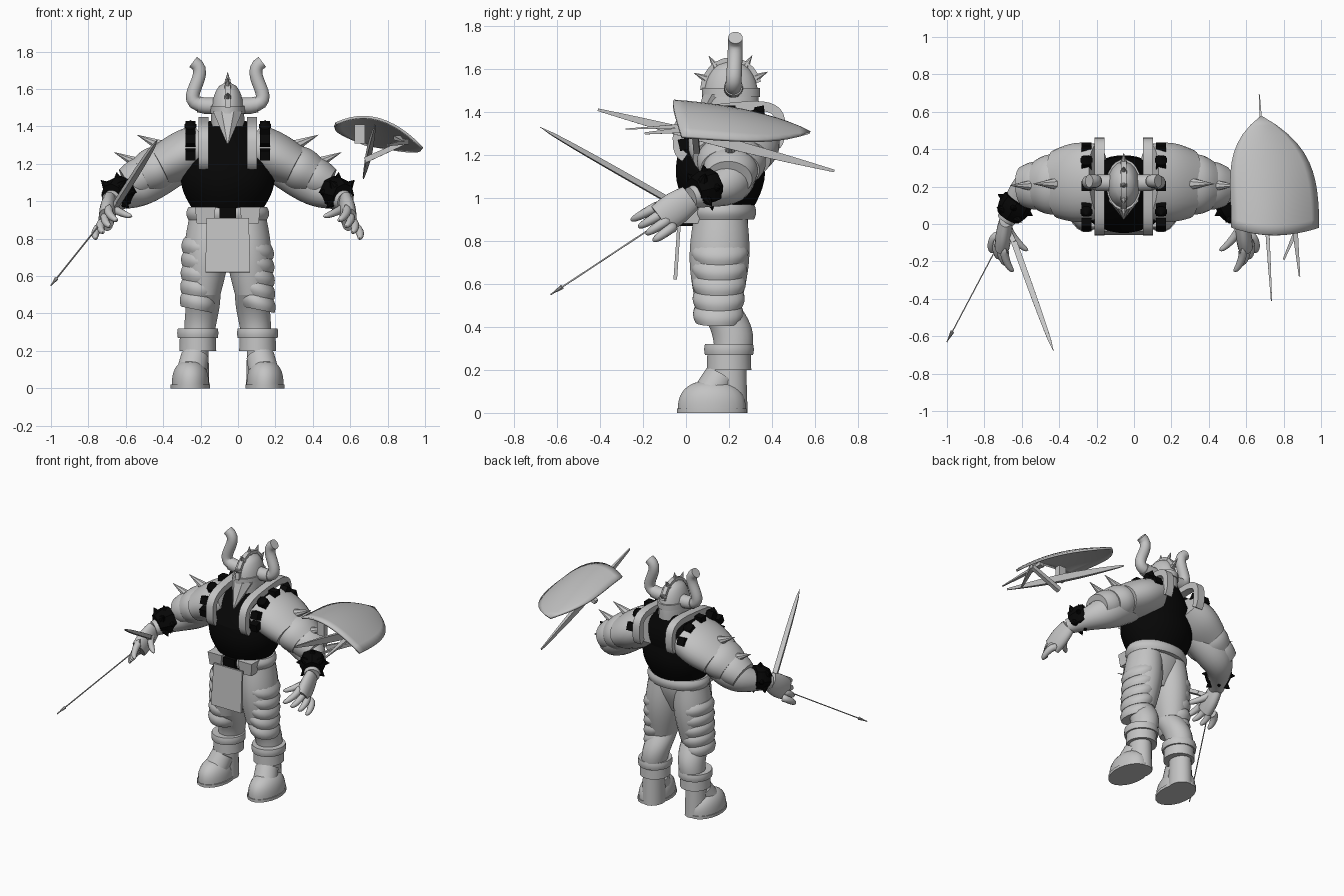
import bpy
import bmesh
import math
from mathutils import Vector
from mathutils.geometry import interpolate_bezier

if "Cube" in bpy.data.objects:
    bpy.data.objects.remove(bpy.data.objects["Cube"])


def vec(*coords):
    return Vector(coords)


RIGHTWARD, BACKWARD, UPWARD = vec(1, 0, 0), vec(0, 1, 0), vec(0, 0, 1)
BODY_X = -.055  # the figure stands a little off the middle


def material(name, value):
    mat = bpy.data.materials.new(name)
    mat.use_nodes = True
    mat.diffuse_color = (value, value, value, 1)
    mat.node_tree.nodes["Principled BSDF"].inputs["Base Color"].default_value = mat.diffuse_color
    return mat


GREY = material("plain grey", .55)
BLACK = material("black leather", .002)


def finish(name, bm, mat, crease=40):
    bmesh.ops.recalc_face_normals(bm, faces=bm.faces)
    mesh = bpy.data.meshes.new(name)
    bm.to_mesh(mesh)
    bm.free()
    mesh.materials.append(mat)
    for poly in mesh.polygons:
        poly.use_smooth = True
    mesh.set_sharp_from_angle(angle=math.radians(crease))
    obj = bpy.data.objects.new(name, mesh)
    bpy.context.collection.objects.link(obj)
    return obj


def even(t):
    return 1


def dome(t):
    return math.sqrt(1.001 - t ** 3)


def sweep(name, path, start, end, swell=0, flat=1, mat=GREY, sides=20, ref=BACKWARD,
          axis=None, side=1, origin=BODY_X, shape=even, crease=40):
    """Skin ellipses along a path; the radius runs from start to end and swells midway."""
    if len(path) == 2:
        path = [path[0].lerp(path[1], i / 10) for i in range(11)]
    centres = [vec(origin + side * p.x, p.y, p.z) for p in path]
    last = len(centres) - 1
    corner = math.sqrt(2) if sides == 4 else 1
    bm = bmesh.new()
    rings = []
    for i, centre in enumerate(centres):
        t = i / last
        radius = corner * (start + (end - start) * t) * (1 + swell * math.sin(math.pi * t)) * shape(t)
        along = axis or (centres[min(i + 1, last)] - centres[max(i - 1, 0)]).normalized()
        across = ref.cross(along).normalized()
        beside = along.cross(across) * flat
        angles = [math.tau * (k + .5) / sides for k in range(sides)]
        rings.append([bm.verts.new(centre + radius * (across * math.cos(a) + beside * math.sin(a)))
                      for a in angles])
    for low, high in zip(rings, rings[1:]):
        for k in range(sides):
            n = (k + 1) % sides
            bm.faces.new((low[k], low[n], high[n], high[k]))
    bm.faces.new(rings[0])
    bm.faces.new(rings[-1])
    return finish(name, bm, mat, crease)


def upright(name, base, height, start, end, **options):
    return sweep(name, [base, base + UPWARD * height], start, end, axis=UPWARD, **options)


def spike(name, base, tip, radius, **options):
    return sweep(name, [base, tip], radius, .001, sides=8, **options)


def curve(a, b, c, d):
    return interpolate_bezier(a, b, c, d, 14)


def arc(middle, depth, height, degrees, power=1):
    """Point on a rounded arch that runs from front to back over a middle point."""
    c, s = math.cos(math.radians(degrees)), math.sin(math.radians(degrees))
    return middle + vec(0, -depth * math.copysign(abs(c) ** power, c),
                        height * math.copysign(abs(s) ** power, s))


# Torso leaning back at the top, hips and belt
WAIST, BREAST = vec(0, .16, .9), vec(0, .16, 1.2)
upright("lower_torso", WAIST, .3, .15, .24, swell=.22, flat=.83, mat=BLACK, sides=32)
sweep("chest", [BREAST, vec(0, .24, 1.43)], .24, .1, swell=.1, flat=.83, axis=UPWARD,
      mat=BLACK, sides=32)
upright("pelvis", WAIST - UPWARD * .2, .25, .1, .2, swell=.2, flat=.65)
upright("belt", WAIST, .07, .21, .21, swell=.06, flat=.75, sides=32)
upright("belt_front", vec(0, .02, .87), .1, .045, .045, mat=BLACK, sides=4)
sweep("loincloth", [vec(0, -.03, .91), vec(0, -.05, .62)], .113, .12, flat=.07, sides=4)

# Helmet with face guard and spiked crest
HEAD = vec(0, .21, 1.4)
BROW = HEAD + UPWARD * .1
upright("neck", HEAD, .05, .07, .07, mat=BLACK)
upright("helmet", HEAD, .24, .09, .09, flat=1.45, shape=dome)
upright("helmet_band", HEAD + UPWARD * .07, .04, .094, .094, flat=1.45)
sweep("face_guard", [vec(0, .03, 1.31), vec(0, .15, 1.48)], .006, .085, axis=UPWARD, flat=.9,
      sides=8, crease=25)
sweep("helmet_crest", [arc(BROW, .13, .14, deg) for deg in range(0, 180, 15)], .014, .014,
      ref=RIGHTWARD, sides=4)
for deg in range(25, 160, 32):
    spike("crest_spike", arc(BROW, .13, .13, deg), arc(BROW, .19, .19, deg), .02, ref=RIGHTWARD)

# Joints of one half of the body
HIP, KNEE, ANKLE = vec(.1, .16, .9), vec(.13, .15, .5), vec(.16, .2, .2)
FOOT, HEEL = vec(.2, .12, 0), vec(.17, .2, 0)
SHOULDER, ELBOW = vec(.2, .21, 1.24), vec(.5, .23, 1.06)
WRIST, KNUCKLE = vec(.63, .02, 1), vec(.65, -.1, .91)
CAP_START, CAP_END = vec(.13, .23, 1.3), vec(.54, .2, 1.09)
STUD_ROW, SLAB_ROW = vec(.2, .2, 1.28), vec(.13, .2, 1.3)

for side, tag in ((-1, "right_"), (1, "left_")):

    # Horn with socket
    horn = curve(vec(.07, .22, 1.51), vec(.33, .22, 1.5), vec(.06, .23, 1.68), vec(.185, .23, 1.745))
    sweep(tag + "horn", horn, .038, .034, side=side)
    sweep(tag + "horn_socket", horn[:3], .045, .043, side=side)

    # Leg with overlapping thigh plates on the outside
    upright(tag + "hip_pad", vec(.12, .03, .88), .09, .045, .055, flat=.85, sides=4, side=side)
    sweep(tag + "thigh", [HIP, KNEE], .11, .092, swell=.2, flat=1.15, axis=UPWARD, side=side)
    shin = curve(KNEE, vec(.13, .2, .42), vec(.15, .25, .36), ANKLE)
    sweep(tag + "calf", shin, .092, .075, swell=.06, flat=1.1, axis=UPWARD, side=side)
    for i in range(5):
        top = HIP.lerp(KNEE, .28 + .18 * i) + RIGHTWARD * .025
        size = .1 - .003 * i
        sweep(tag + "thigh_plate", [top, top + vec(.01, 0, -.08)], size, size, swell=.12, flat=1.2,
              axis=vec(.2, 0, 1).normalized(), side=side)

    # Cuff and boot
    upright(tag + "boot_cuff", ANKLE, .08, .1, .097, flat=1.05, side=side)
    upright(tag + "cuff_rim", ANKLE + UPWARD * .07, .05, .108, .108, swell=.03, flat=1.05, side=side)
    upright(tag + "boot_shaft", HEEL, .23, .073, .067, flat=1.2, side=side)
    upright(tag + "boot_foot", FOOT, .155, .1, .1, flat=1.6, shape=dome, side=side)
    upright(tag + "boot_sole", FOOT, .02, .106, .106, flat=1.55, side=side)
    sweep(tag + "boot_strap", [vec(.19, .12, .1), vec(.175, .16, .17)], .08, .075, side=side)

    # Collar slab arching over the shoulder, higher at the back
    slab = [arc(SLAB_ROW, .24, .12, deg, .6) for deg in range(-40, 220, 10)]
    slab = [p + UPWARD * (p.y - .2) * .1 for p in slab]
    sweep(tag + "collar_slab", slab, .022, .022, flat=1.25, sides=4, ref=RIGHTWARD, side=side)

    # Layered shoulder armour with a spike on each layer
    for first, last, size, flat in ((0, .57, .122, 1.62), (.5, .8, .115, 1.3), (.7, 1, .1, 1.2)):
        sweep(tag + "shoulder_plate", [CAP_START.lerp(CAP_END, first), CAP_START.lerp(CAP_END, last)],
              size, size - .01, swell=.12, flat=flat, sides=28, side=side)
    for t, lift in ((.5, .09), (.8, .06)):
        base = CAP_START.lerp(CAP_END, t) + UPWARD * lift
        spike(tag + "shoulder_spike", base, base + vec(.15, 0, .07), .04, side=side)

    # Row of studs over the shoulder, two of them pointed
    for i in range(6):
        deg = 35 * i - 14
        root, top = [arc(STUD_ROW, r + .09, r, deg) for r in (.1, .15)]
        sweep(tag + "shoulder_stud", [root, top], .027, .027, mat=BLACK, sides=4, ref=RIGHTWARD, side=side)
        if i in (2, 4):
            spike(tag + "stud_point", top, top + (top - root) * .7, .035, mat=BLACK, ref=RIGHTWARD,
                  side=side)

    # Arm and spiked bracer sitting on its upper side
    sweep(tag + "arm", curve(SHOULDER, ELBOW, ELBOW, WRIST), .1, .05, swell=.4, side=side)
    cuff = [ELBOW.lerp(WRIST, t) + UPWARD * .025 for t in (.48, .92)]
    sweep(tag + "bracer", cuff, .083, .066, swell=.15, mat=BLACK, sides=8, side=side, crease=10)
    along = (cuff[1] - cuff[0]).normalized()
    across = along.cross(UPWARD).normalized()
    for k in range(8):
        turn = math.tau * k / 8
        out = across * math.cos(turn) + along.cross(across) * math.sin(turn)
        base = cuff[0].lerp(cuff[1], .3 + .4 * (k % 2))
        spike(tag + "bracer_spike", base + out * .06, base + out * .11, .03, mat=BLACK,
              ref=along, side=side, crease=10)

    # Hand with four fingers and a thumb
    sweep(tag + "palm", [WRIST, KNUCKLE + vec(0, -.02, -.01)], .035, .04, swell=.15, flat=1.8,
          ref=UPWARD, side=side)
    digits = [(vec(.61, -.02, .97), vec(.51, -.14, .92))]
    for i in range(4):
        base = KNUCKLE + vec(.4, .6, -.8) * (i - 1.5) * .04
        digits.append((base, base + vec(.02 * i - .04, .01 * i - .115, -.06)))
    for base, tip in digits:
        bend = RIGHTWARD * .03
        sweep(tag + "finger", curve(base, base + bend, tip + bend, tip), .025, .021, sides=10,
              ref=UPWARD, side=side, shape=dome)


def loose(name, start, end, *radii, **options):
    sweep(name, [start, end], *radii, sides=4, ref=UPWARD, origin=0, **options)


# Thin spear and sword in the right hand
GRIP, POINT = vec(-.72, -.1, .9), vec(-1, -.63, .55)
loose("thin_spear", GRIP, POINT, .003, .003)
spike("spear_head", POINT.lerp(GRIP, .1), POINT, .011, origin=0)
HILT = vec(-.64, -.1, 1)
loose("sword_grip", vec(-.69, 0, .93), HILT, .014, .014)
loose("sword_blade", HILT, vec(-.43, -.68, 1.33), .016, .016, flat=.8, shape=dome)

# Curved shield floating beside the left arm, tapering to a point at the back
bm = bmesh.new()
STEPS = 12
grid = []
for row in range(STEPS + 1):
    v = row / STEPS
    grid.append([])
    for column in range(STEPS + 1):
        u = 2 * column / STEPS - 1
        x = .235 * u * (1 - v ** 4)
        crown = (1 - u * u) * (1 - v)
        grid[row].append(bm.verts.new((.755 - .075 * v * v + x, .6 * v - .02 - .04 * crown,
                                       1.355 - .045 * v - .28 * x + .09 * crown * (1 + v))))
for low, high in zip(grid, grid[1:]):
    for k in range(STEPS):
        bm.faces.new((low[k], low[k + 1], high[k + 1], high[k]))
bmesh.ops.remove_doubles(bm, verts=bm.verts, dist=.001)
solid = finish("shield", bm, GREY).modifiers.new("thickness", "SOLIDIFY")
solid.thickness = .014

# Lance, braces and handle beneath the shield
loose("shield_lance", vec(.735, -.41, 1.41), vec(.67, .69, 1.125), .003, .003, swell=3, flat=2)
loose("shield_brace", vec(.885, -.28, 1.32), vec(.85, .08, 1.34), .004, .02, flat=.6)
loose("shield_strut", vec(.8, -.19, 1.3), vec(.9, .04, 1.32), .005, .015)
loose("shield_crossbar", vec(.68, .05, 1.22), vec(.9, .04, 1.32), .015, .013)
upright("shield_handle", vec(.65, .03, 1.31), .1, .028, .028, flat=.7, sides=4, origin=0)
